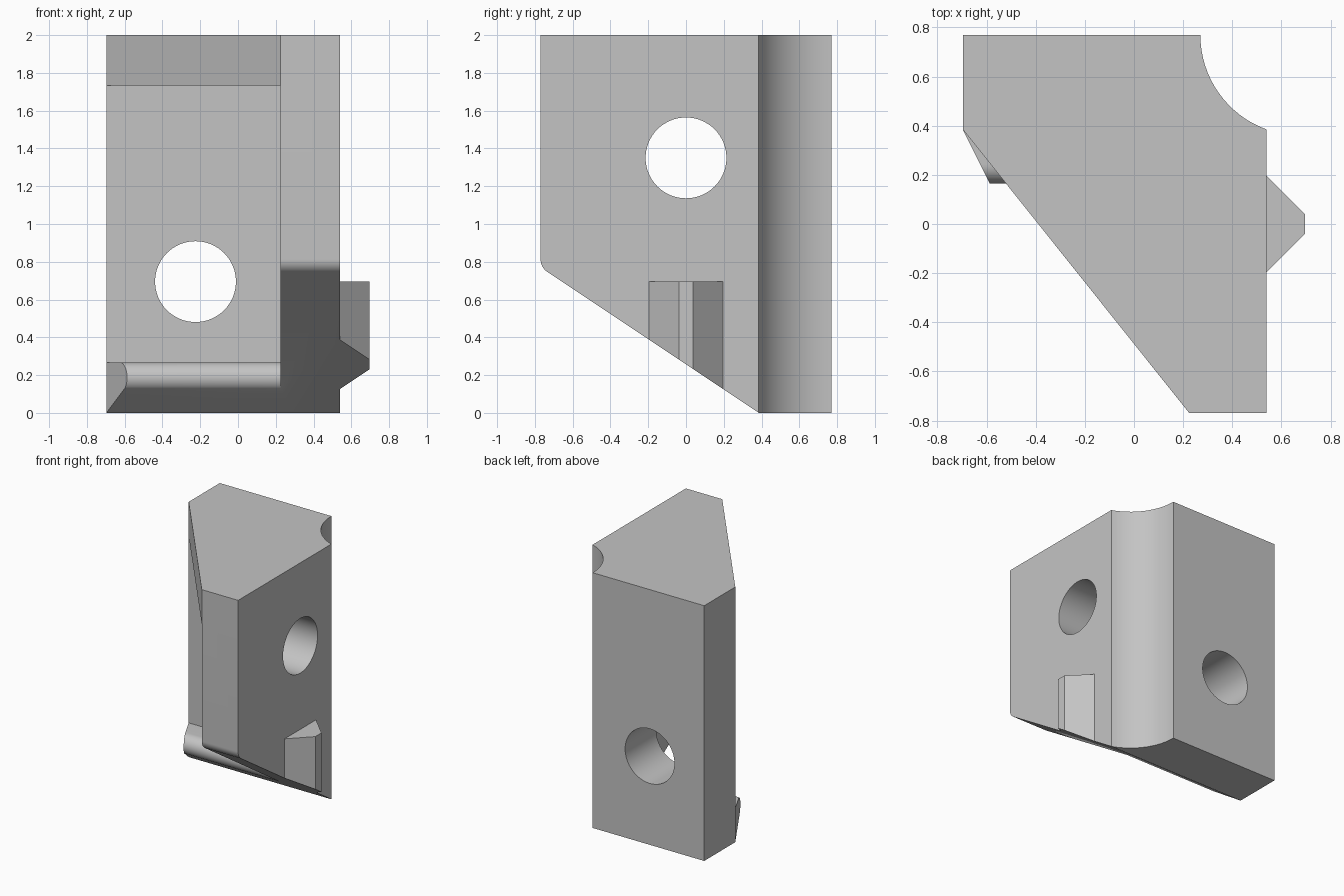
import bpy, bmesh, math
from mathutils import Vector

cube = bpy.data.objects.get("Cube")
if cube:
    bpy.data.objects.remove(cube, do_unlink=True)

grey = bpy.data.materials.new("plain grey")
grey.use_nodes = True
grey.diffuse_color = (0.55, 0.55, 0.55, 1)
grey.node_tree.nodes["Principled BSDF"].inputs["Base Color"].default_value = (0.55, 0.55, 0.55, 1)

# Main dimensions
LEFT, RIGHT = -0.697, 0.54      # outer sides of the bracket
INNER = 0.225                   # inner face of the side wall
FRONT, BACK, PLATE = -0.77, 0.77, 0.385
TOP, LEDGE = 2.0, 0.268         # height and flange thickness
HOLE = 0.214
TILT = 236.3                    # direction normal to the sloping underside


def arc(cx, cy, r, start, end, n=16):
    """Points along a circular arc, angles in degrees."""
    angles = [math.radians(start + (end - start) * i / n) for i in range(n + 1)]
    return [(cx + r * math.cos(a), cy + r * math.sin(a)) for a in angles]


def prism(name, points, axis, low, high):
    """Extrude a flat outline along x, y or z."""
    place = {"x": lambda p, t: (t, p[0], p[1]),
             "y": lambda p, t: (p[0], t, p[1]),
             "z": lambda p, t: (p[0], p[1], t)}[axis]
    bm = bmesh.new()
    base = bm.faces.new([bm.verts.new(place(p, low)) for p in points])
    new = bmesh.ops.extrude_face_region(bm, geom=[base])["geom"]
    shift = Vector(place((0, 0), high - low))
    bmesh.ops.translate(bm, vec=shift, verts=[v for v in new if isinstance(v, bmesh.types.BMVert)])
    bmesh.ops.recalc_face_normals(bm, faces=bm.faces)
    mesh = bpy.data.meshes.new(name)
    bm.to_mesh(mesh)
    bm.free()
    mesh.materials.append(grey)
    obj = bpy.data.objects.new(name, mesh)
    bpy.context.collection.objects.link(obj)
    return obj


def combine(target, other, operation):
    """Apply an exact boolean and drop the helper."""
    bpy.ops.object.select_all(action="DESELECT")
    bpy.context.view_layer.objects.active = target
    target.select_set(True)
    mod = target.modifiers.new("join", "BOOLEAN")
    mod.operation, mod.solver, mod.object = operation, "EXACT", other
    bpy.ops.object.modifier_apply(modifier=mod.name)
    bpy.data.objects.remove(other, do_unlink=True)


# Back plate and side wall, with the round groove in the outer corner
groove = arc(0.68, BACK, 0.41, 180, 250)
groove[-1] = (RIGHT, PLATE)
bracket = prism("corner_bracket",
                [(LEFT, PLATE), (LEFT, BACK)] + groove +
                [(RIGHT, FRONT), (INNER, FRONT), (INNER, PLATE)], "z", 0, TOP)

# Triangular top flange
flange = prism("top_flange", [(LEFT, PLATE), (INNER, FRONT), (0.3, FRONT), (0.3, 0.45), (LEFT, 0.45)],
               "z", TOP - LEDGE, TOP)
combine(bracket, flange, "UNION")

# Rounded bottom lip with a slanted left end
lip = prism("bottom_lip", [(0.45, 0), (0.45, LEDGE)] + arc(0.245, LEDGE - 0.08, 0.08, 90, TILT)
            + [(0.2, 0)], "x", LEFT, 0.3)
end = prism("lip_end_cutter", [(LEFT, PLATE), (LEFT + 0.2, PLATE - 0.4), (-1, PLATE - 0.4), (-1, PLATE)],
            "z", -1, 1)
combine(lip, end, "DIFFERENCE")
combine(bracket, lip, "UNION")

# Tapered locating key on the right face
key = prism("locating_key", [(0.5, 0.195), (RIGHT, 0.195), (0.697, 0.038), (0.697, -0.038),
                             (RIGHT, -0.195), (0.5, -0.195)], "z", 0, 0.695)
combine(bracket, key, "UNION")

# Sloping underside with a rounded front edge
slope = prism("slope_cutter", [(PLATE, 0)] + arc(FRONT + 0.08, 0.813, 0.08, TILT, 180, 10)
              + [(-1, 0.813), (-1, -0.5), (PLATE, -0.5)], "x", -2, 2)
combine(bracket, slope, "DIFFERENCE")

# Bolt holes through the back plate and the side wall
back_hole = prism("back_hole_cutter", arc(-0.225, 0.695, HOLE, 0, 360, 64)[:-1], "y", 0.3, 1)
combine(bracket, back_hole, "DIFFERENCE")
side_hole = prism("side_hole_cutter", arc(0, 1.35, HOLE, 0, 360, 64)[:-1], "x", 0.1, 1)
combine(bracket, side_hole, "DIFFERENCE")

# Smooth the curved surfaces, keep hard edges
bpy.ops.object.select_all(action="DESELECT")
bracket.select_set(True)
bpy.context.view_layer.objects.active = bracket
bpy.ops.object.shade_smooth_by_angle(angle=math.radians(20))
